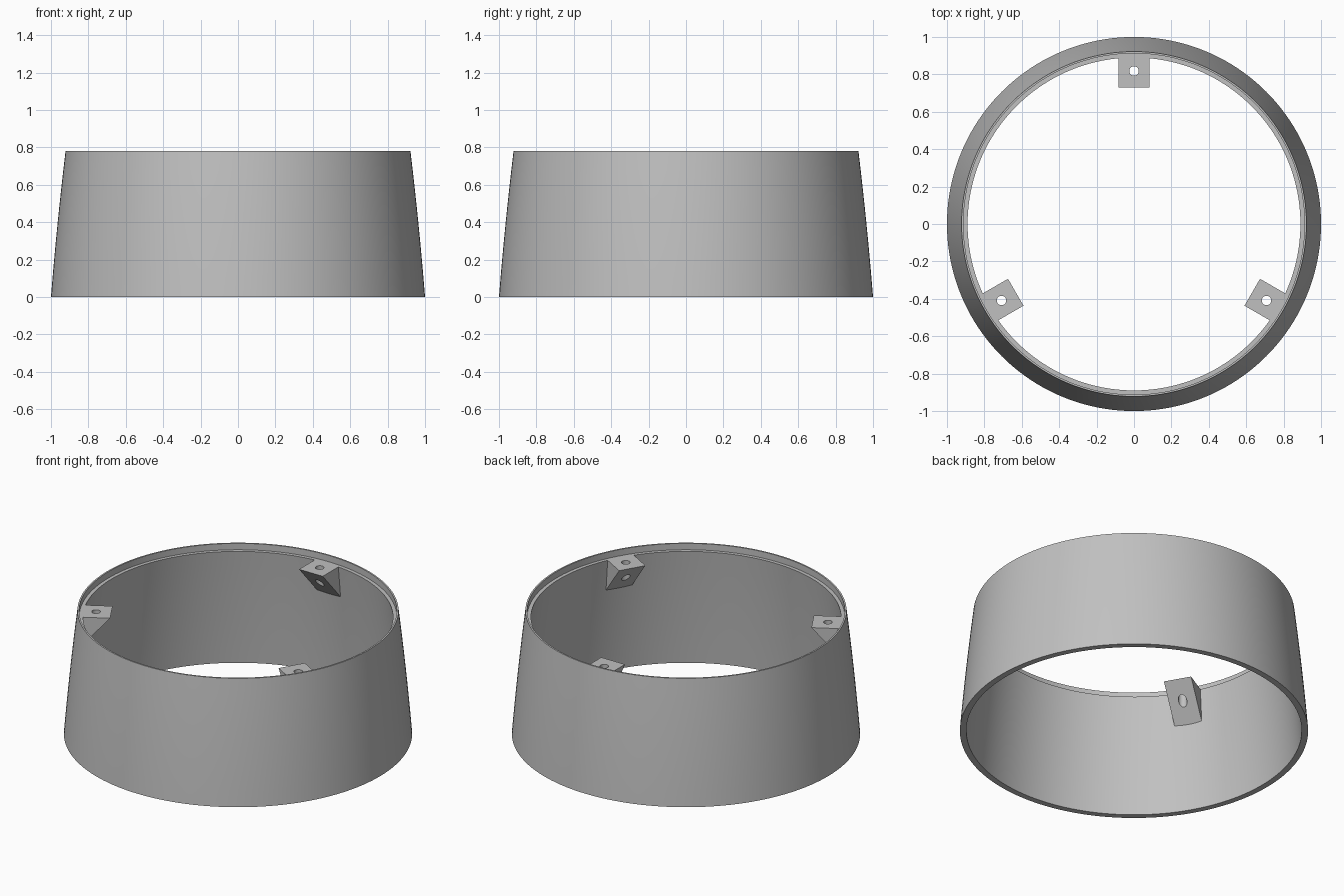
import bpy, bmesh, math

if "Cube" in bpy.data.objects:
    bpy.data.objects.remove(bpy.data.objects["Cube"])

grey = bpy.data.materials.new("light grey")
grey.use_nodes = True
colour = (0.53, 0.53, 0.53, 1)
grey.diffuse_color = colour
grey.node_tree.nodes["Principled BSDF"].inputs["Base Color"].default_value = colour

HEIGHT, LEDGE, SEGMENTS = 0.78, 0.74, 160


def add_object(name, bm):
    bmesh.ops.recalc_face_normals(bm, faces=bm.faces)
    mesh = bpy.data.meshes.new(name)
    bm.to_mesh(mesh)
    bm.free()
    mesh.materials.append(grey)
    obj = bpy.data.objects.new(name, mesh)
    bpy.context.collection.objects.link(obj)
    return obj


def activate(obj):
    bpy.ops.object.select_all(action="DESELECT")
    obj.select_set(True)
    bpy.context.view_layer.objects.active = obj


def outer_radius(z):
    # Gently bowed taper
    t = z / HEIGHT
    return 1 - 0.062 * t - 0.016 * t * t


# Tapered ring with a stepped ledge inside the top rim
steps = 8
outer = [(outer_radius(HEIGHT * i / steps), HEIGHT * i / steps) for i in range(steps + 1)]
inner = [(outer_radius(LEDGE * i / steps) - 0.037, LEDGE * i / steps) for i in range(steps + 1)]
profile = outer + [(0.912, HEIGHT), (0.912, LEDGE)] + inner[::-1]

bm = bmesh.new()
rings = []
for k in range(SEGMENTS):
    a = math.tau * k / SEGMENTS
    rings.append([bm.verts.new((r * math.cos(a), r * math.sin(a), z)) for r, z in profile])
for k in range(SEGMENTS):
    here, there = rings[k], rings[(k + 1) % SEGMENTS]
    for i in range(len(profile)):
        j = (i + 1) % len(profile)
        bm.faces.new((here[i], there[i], there[j], here[j]))
ring = add_object("tapered_ring", bm)
activate(ring)
bpy.ops.object.shade_smooth_by_angle(angle=math.radians(30))


# Wedge bracket under the ledge with a vertical screw hole
def add_bracket(name, angle):
    bm = bmesh.new()
    wedge = [(0.73, LEDGE), (0.908, LEDGE), (0.915, 0.535)]
    face = bm.faces.new([bm.verts.new((r, -0.083, z)) for r, z in wedge])
    extruded = bmesh.ops.extrude_face_region(bm, geom=[face])["geom"]
    moved = [v for v in extruded if isinstance(v, bmesh.types.BMVert)]
    bmesh.ops.translate(bm, verts=moved, vec=(0, 0.166, 0))
    bracket = add_object(name, bm)

    bm = bmesh.new()
    bmesh.ops.create_cone(bm, cap_ends=True, segments=32, radius1=0.025, radius2=0.025, depth=1)
    bmesh.ops.translate(bm, verts=bm.verts, vec=(0.818, 0, LEDGE))
    cutter = add_object("hole_cutter", bm)
    cutter.hide_render = True

    cut = bracket.modifiers.new("screw hole", "BOOLEAN")
    cut.operation, cut.solver, cut.object = "DIFFERENCE", "EXACT", cutter
    activate(bracket)
    bpy.ops.object.modifier_apply(modifier=cut.name)
    bpy.data.objects.remove(cutter)
    bpy.ops.object.shade_smooth_by_angle(angle=math.radians(30))
    bracket.rotation_euler.z = math.radians(angle)


for name, angle in (("back_bracket", 90), ("right_bracket", 210), ("left_bracket", 330)):
    add_bracket(name, angle)
